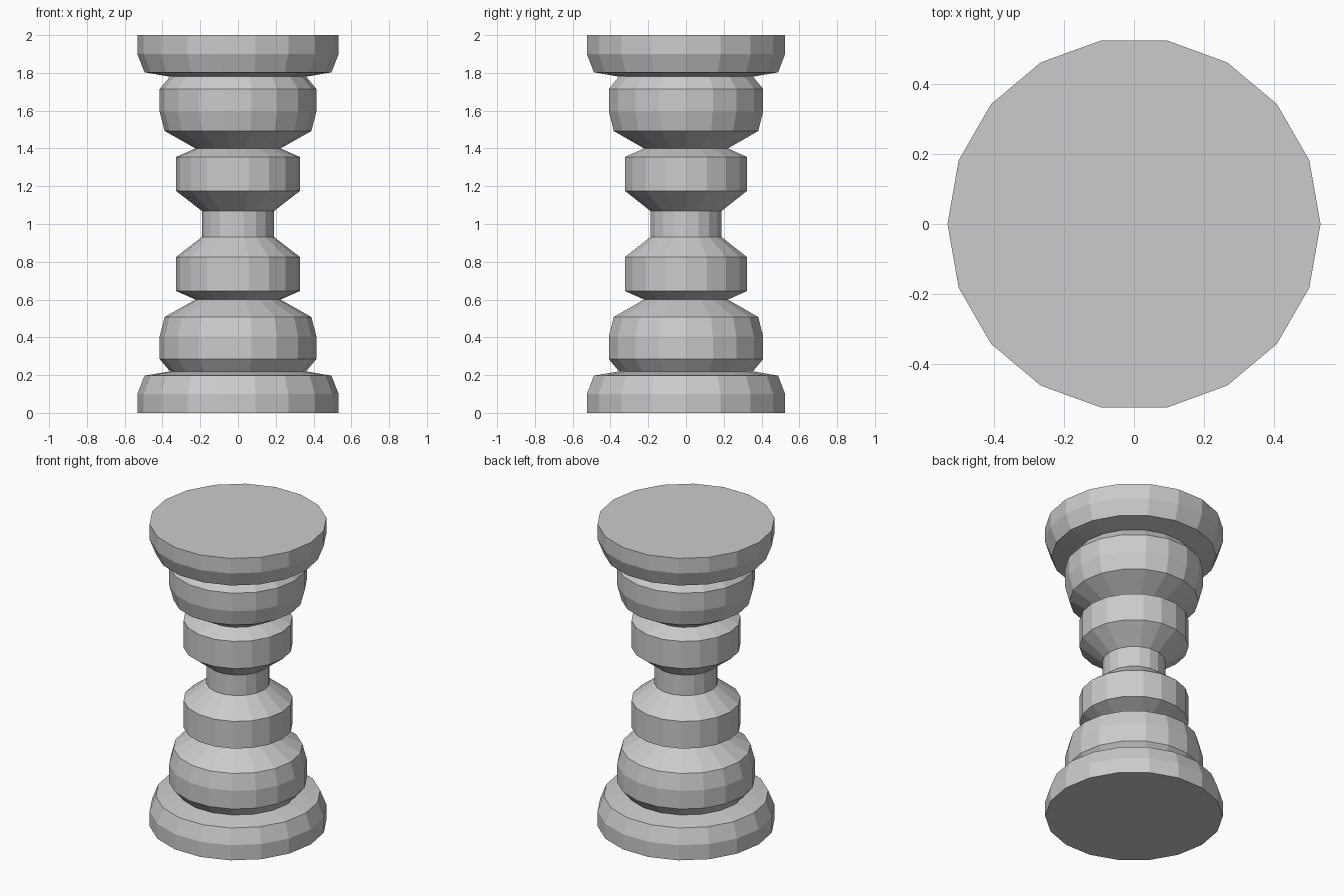
import bpy, bmesh
from math import cos, sin, tau

if "Cube" in bpy.data.objects:
    bpy.data.objects.remove(bpy.data.objects["Cube"])

SIDES = 18

# Lower half of the turned profile (radius, height), mirrored about z = 1
half = [(0.533, 0.0), (0.533, 0.10), (0.495, 0.197), (0.36, 0.22),
        (0.415, 0.285), (0.415, 0.405), (0.388, 0.508), (0.225, 0.60),
        (0.328, 0.645), (0.328, 0.825), (0.19, 0.932)]
profile = half + [(r, 2 - z) for r, z in reversed(half)]

# Turned pedestal: one ring per profile point, bridged and capped
bm = bmesh.new()
rings = [[bm.verts.new((r * cos(tau * i / SIDES), r * sin(tau * i / SIDES), z))
          for i in range(SIDES)] for r, z in profile]
for low, high in zip(rings, rings[1:]):
    for i in range(SIDES):
        j = (i + 1) % SIDES
        bm.faces.new((low[i], low[j], high[j], high[i]))
bm.faces.new(rings[0][::-1])
bm.faces.new(rings[-1])

mesh = bpy.data.meshes.new("turned_pedestal")
bm.to_mesh(mesh)
bm.free()
bpy.context.collection.objects.link(bpy.data.objects.new("turned_pedestal", mesh))
